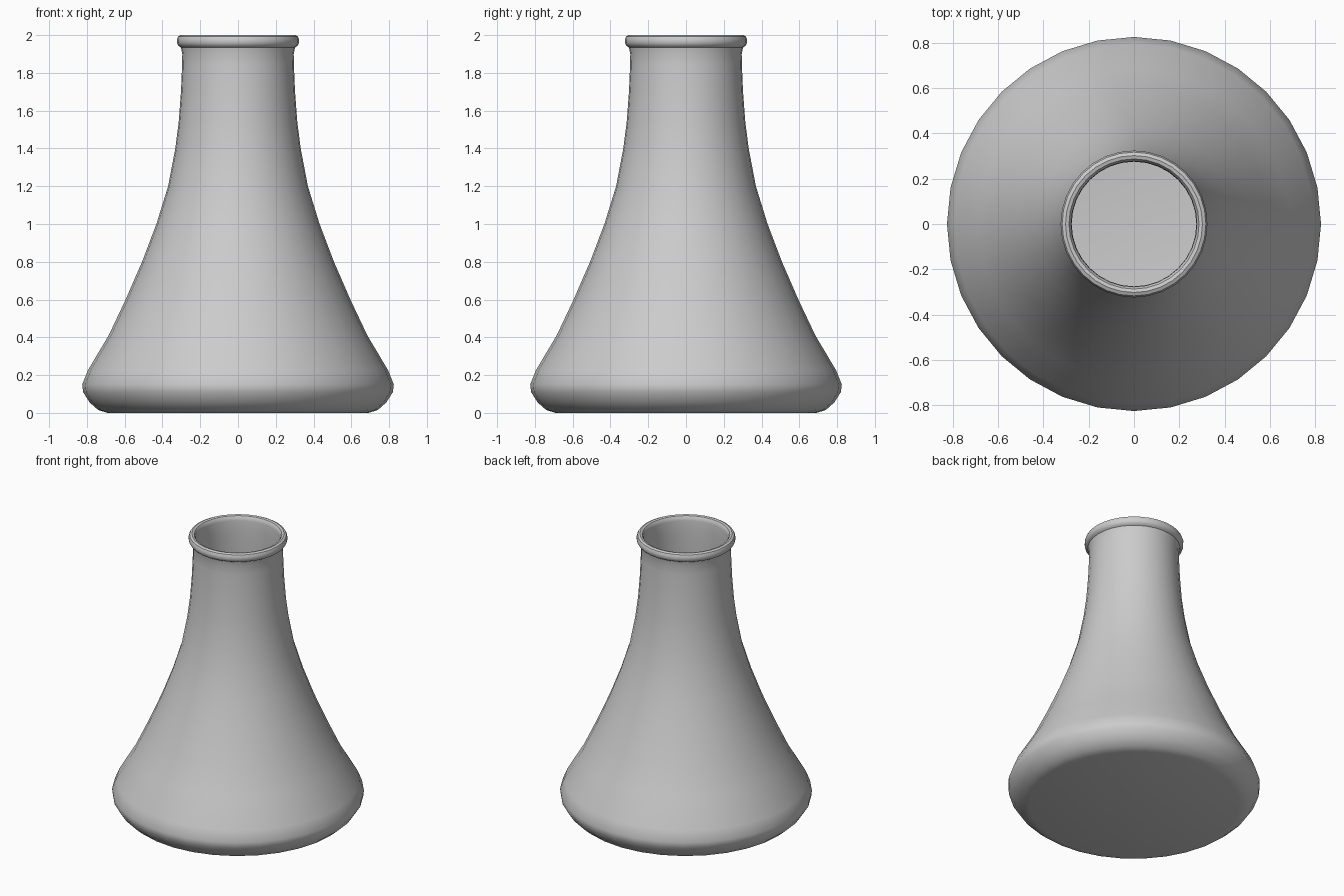
import bpy, bmesh, math

if "Cube" in bpy.data.objects:
    bpy.data.objects.remove(bpy.data.objects["Cube"])

SIDES = 32


def lathe(name, profile):
    """Revolve a closed or axis-to-axis (radius, z) profile around z."""
    bm = bmesh.new()
    verts = [bm.verts.new((r, 0, z)) for r, z in profile]
    edges = [bm.edges.new(pair) for pair in zip(verts, verts[1:])]
    bmesh.ops.spin(bm, geom=verts + edges, axis=(0, 0, 1), cent=(0, 0, 0),
                   angle=math.tau, steps=SIDES, use_duplicate=False)
    bmesh.ops.remove_doubles(bm, verts=bm.verts, dist=1e-4)
    bmesh.ops.recalc_face_normals(bm, faces=bm.faces)
    mesh = bpy.data.meshes.new(name)
    bm.to_mesh(mesh)
    bm.free()
    obj = bpy.data.objects.new(name, mesh)
    bpy.context.collection.objects.link(obj)
    bpy.context.view_layer.objects.active = obj
    obj.select_set(True)
    bpy.ops.object.shade_smooth_by_angle(angle=math.radians(40))
    obj.select_set(False)
    return obj


# Outer wall: flat base, rounded foot, flared cone, neck
outer = [(0, 0), (0.69, 0), (0.74, 0.015), (0.785, 0.055), (0.82, 0.11),
         (0.825, 0.15), (0.795, 0.225), (0.685, 0.41), (0.595, 0.6),
         (0.508, 0.8), (0.432, 1.0), (0.37, 1.2), (0.332, 1.4),
         (0.314, 1.54), (0.302, 1.7), (0.296, 1.84), (0.295, 1.9),
         (0.302, 1.935)]
# Rolled lip
lip = [(0.315, 1.943), (0.323, 1.957), (0.324, 1.977), (0.317, 1.993),
       (0.302, 2.0), (0.287, 1.996), (0.278, 1.982), (0.276, 1.965)]
# Inner wall, a thin shell inside the outer one
inner = [(0.275, 1.9), (0.276, 1.84), (0.282, 1.7), (0.294, 1.54),
         (0.312, 1.4), (0.35, 1.2), (0.412, 1.0), (0.488, 0.8),
         (0.575, 0.6), (0.665, 0.41), (0.775, 0.22), (0.803, 0.15),
         (0.798, 0.115), (0.77, 0.07), (0.73, 0.035), (0.69, 0.022), (0, 0.022)]

lathe("flask", outer + lip + inner)
